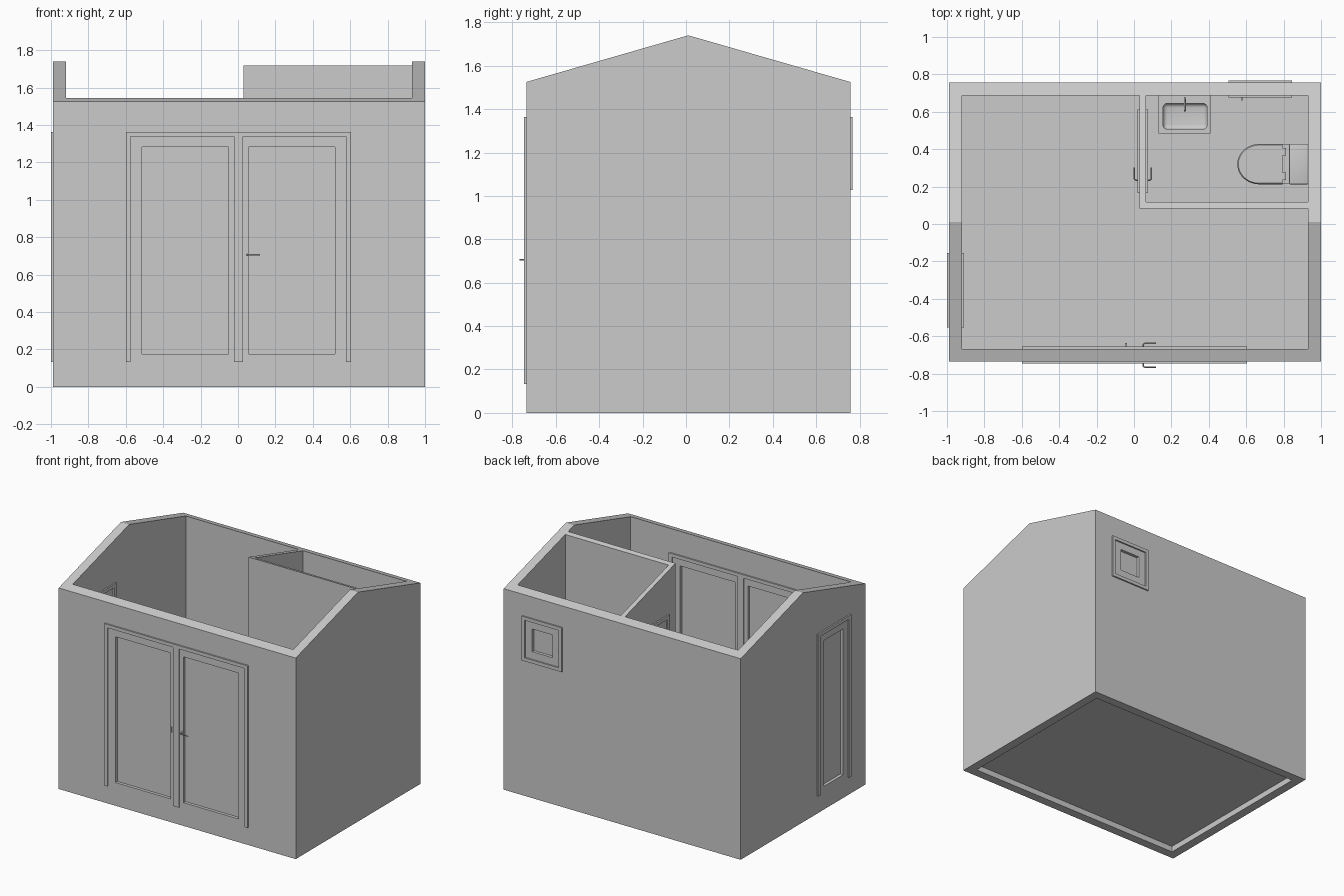
import bpy, bmesh, math
from mathutils import Matrix, Vector

if "Cube" in bpy.data.objects:
    bpy.data.objects.remove(bpy.data.objects["Cube"])

X0, X1, Y0, Y1 = -0.989, 1.0, -0.736, 0.757     # outer wall faces
T, EAVE, RIDGE, FLOOR = 0.069, 1.525, 1.74, 0.134
YM = (Y0 + Y1) / 2


def mesh_obj(name, bm, mat=Matrix()):
    bmesh.ops.transform(bm, matrix=mat, verts=bm.verts)
    bmesh.ops.recalc_face_normals(bm, faces=bm.faces)
    me = bpy.data.meshes.new(name)
    bm.to_mesh(me)
    bm.free()
    ob = bpy.data.objects.new(name, me)
    bpy.context.collection.objects.link(ob)
    return ob


def boxes(name, items, mat=Matrix()):
    """One object from boxes given as (x0, x1, y0, y1, z0, z1)."""
    bm = bmesh.new()
    for a, b, c, d, e, f in items:
        m = Matrix.Translation(((a + b) / 2, (c + d) / 2, (e + f) / 2)) @ Matrix.Diagonal((b - a, d - c, f - e, 1))
        bmesh.ops.create_cube(bm, size=1, matrix=m)
    return mesh_obj(name, bm, mat)


def loft(name, rings, mat=Matrix()):
    """Closed skin through equally sized rings of points."""
    bm = bmesh.new()
    vs = [[bm.verts.new(p) for p in r] for r in rings]
    n = len(vs[0])
    for a, b in zip(vs, vs[1:]):
        for i in range(n):
            bm.faces.new((a[i], a[(i + 1) % n], b[(i + 1) % n], b[i]))
    bm.faces.new(vs[0])
    bm.faces.new(vs[-1])
    return mesh_obj(name, bm, mat)


def activate(ob):
    bpy.ops.object.select_all(action='DESELECT')
    ob.select_set(True)
    bpy.context.view_layer.objects.active = ob


def smooth(ob):
    activate(ob)
    bpy.ops.object.shade_smooth_by_angle(angle=math.radians(40))


def cut(ob, cutter):
    mod = ob.modifiers.new("cut", 'BOOLEAN')
    mod.operation, mod.solver, mod.object = 'DIFFERENCE', 'EXACT', cutter
    activate(ob)
    bpy.ops.object.modifier_apply(modifier="cut")
    bpy.data.objects.remove(cutter)


def bevel(ob, width, segments=3):
    mod = ob.modifiers.new("bevel", 'BEVEL')
    mod.width, mod.segments = width, segments
    activate(ob)
    bpy.ops.object.modifier_apply(modifier="bevel")
    smooth(ob)


def tube(name, pts, r, mat=Matrix()):
    cu = bpy.data.curves.new(name, 'CURVE')
    cu.dimensions, cu.bevel_depth, cu.bevel_resolution, cu.use_fill_caps = '3D', r, 2, True
    sp = cu.splines.new('POLY')
    sp.points.add(len(pts) - 1)
    for p, q in zip(sp.points, pts):
        p.co = (*(mat @ Vector(q)), 1)
    ob = bpy.data.objects.new(name, cu)
    bpy.context.collection.objects.link(ob)
    activate(ob)
    bpy.ops.object.convert(target='MESH')
    smooth(ob)


def roof_z(y):
    return RIDGE - (RIDGE - EAVE) * abs(y - YM) / (Y1 - YM)


# Outer walls with gables
prof = [(Y0, 0), (Y1, 0), (Y1, EAVE), (YM, RIDGE), (Y0, EAVE)]
walls = loft("outer_walls", [[(x, y, z) for y, z in prof] for x in (X0, X1)])
cut(walls, boxes("cutter", [(X0 + T, X1 - T, Y0 + T, Y1 - T, -1, 3)]))
boxes("floor", [(X0 + T, X1 - T, Y0 + T, Y1 - T, 0.045, FLOOR)])

# Bathroom partition, top following the roof slope
PX, PY, PT = 0.03, 0.083, 0.034
prof = [(PY, FLOOR), (Y1 - T, FLOOR), (Y1 - T, roof_z(Y1 - T)), (PY, roof_z(PY))]
partition = loft("partition_walls", [[(x, y, z) for y, z in prof] for x in (PX, X1 - T)])
cut(partition, boxes("cutter", [(PX + PT, 2, PY + PT, 2, -1, 3)]))


def place(x, y, deg):
    return Matrix.Translation((x, y, 0)) @ Matrix.Rotation(math.radians(deg), 4, 'Z')


def opening(name, wall, mat, w, z0, z1, d, leaves=1, sill=False):
    """Local frame: x along wall, y inward from the outer face."""
    h, f, o, st = w / 2, 0.026, 0.011, 0.057
    cut(wall, boxes("cutter", [(-h, h, -0.05, d + 0.05, z0, z1)], mat))
    a, b = -o, d + o
    parts = [(-h, -h + f, a, b, z0, z1), (h - f, h, a, b, z0, z1), (-h + f, h - f, a, b, z1 - f, z1)]
    if sill:
        parts.append((-h + f, h - f, a, b, z0, z0 + f))
    if leaves == 2:
        parts.append((-0.024, 0.024, a, b, z0, z1 - f))
    boxes(name + "_frame", parts, mat)
    lz0, lz1 = z0 + (f if sill else 0), z1 - f
    bot = st if sill else 0.042
    spans = [(-h + f, h - f, st, st)]
    if leaves == 2:
        spans = [(-h + f, -0.024, 0.06, 0.03), (0.024, h - f, 0.03, 0.06)]
    for i, (l, r, sl, sr) in enumerate(spans):
        boxes(f"{name}_leaf_{i + 1}", [
            (l, l + sl, 0, d, lz0, lz1), (r - sr, r, 0, d, lz0, lz1),
            (l + sl, r - sr, 0, d, lz1 - 0.055, lz1), (l + sl, r - sr, 0, d, lz0, lz0 + bot)], mat)
        boxes(f"{name}_pane_{i + 1}", [
            (l + sl, r - sr, d * 0.33, d * 0.67, lz0 + bot, lz1 - 0.055)], mat)


def levers(name, mat, x, length, d):
    for side, y, s in (("outer", 0, -1), ("inner", d, 1)):
        e = math.copysign(0.01, length)
        tube(f"{name}_lever_{side}", [(x, y, 0.706), (x, y + s * 0.02, 0.706), (x + e * 0.4, y + s * 0.027, 0.706),
             (x + e, y + s * 0.029, 0.706), (x + length, y + s * 0.029, 0.706)], 0.004, mat)
        ys = sorted((y, y + s * 0.004))
        boxes(f"{name}_plate_{side}", [(x - 0.007, x + 0.007, *ys, 0.696, 0.716)], mat)


front = place(0.0025, Y0, 0)
left = place(X0, -0.355, -90)
back = place(0.675, Y1, 180)
inner = place(PX, 0.39, -90)
opening("double_door", walls, front, 1.204, FLOOR, 1.363, T, 2)
opening("side_door", walls, left, 0.398, FLOOR, 1.363, T)
opening("window", walls, back, 0.337, 1.027, 1.363, T, sill=True)
opening("bathroom_door", partition, inner, 0.446, FLOOR, 1.363, PT)
levers("double_door", front, 0.046, 0.068, T)
levers("bathroom_door", inner, 0.155, -0.066, PT)

# Fixed leaf pull and window latch
boxes("leaf_pull", [(-0.05, -0.04, -0.006, 0, 0.684, 0.728), (-0.05, -0.04, T, T + 0.03, 0.684, 0.728)], front)
boxes("window_latch", [(0.094, 0.104, T, T + 0.028, 1.18, 1.19), (0.094, 0.104, T + 0.02, T + 0.028, 1.12, 1.19)], back)

# Wash basin with tap
basin = boxes("wash_basin", [(0.131, 0.409, 0.483, Y1 - T, 0.52, 0.62)])
bowl_cut = boxes("cutter", [(0.155, 0.391, 0.507, 0.645, 0.55, 0.8)])
bevel(bowl_cut, 0.024, 4)
cut(basin, bowl_cut)
smooth(basin)
tube("tap", [(0.272, 0.665, 0.61), (0.272, 0.665, 0.68), (0.272, 0.658, 0.69), (0.272, 0.61, 0.69), (0.272, 0.606, 0.675)], 0.006)
boxes("tap_handle", [(0.268, 0.276, 0.655, 0.68, 0.695, 0.702)])


# Toilet
def d_ring(xf, xb, hw, z, n=20):
    """D outline: rounded nose at xf, flat back at xb."""
    cx = xf + hw * 1.1
    pts = [(cx - (cx - xf) * math.sin(math.pi * i / n), 0.32 + hw * math.cos(math.pi * i / n), z) for i in range(n + 1)]
    return pts + [(xb, 0.32 - hw, z), (xb, 0.32 + hw, z)]


smooth(loft("toilet_bowl", [d_ring(*r) for r in (
    (0.64, 0.90, 0.065, FLOOR), (0.64, 0.90, 0.063, 0.20), (0.61, 0.90, 0.078, 0.27),
    (0.57, 0.90, 0.100, 0.33), (0.56, 0.90, 0.104, 0.37))]))
smooth(loft("toilet_lid", [d_ring(*r) for r in (
    (0.556, 0.795, 0.105, 0.372), (0.552, 0.795, 0.108, 0.378), (0.552, 0.795, 0.108, 0.388), (0.558, 0.795, 0.102, 0.395))]))
boxes("lid_hinges", [(0.795, 0.812, y, y + 0.04, 0.37, 0.392) for y in (0.235, 0.365)])
bevel(boxes("toilet_tank", [(0.835, X1 - T, 0.217, 0.423, 0.37, 0.57)]), 0.008)
bevel(boxes("tank_lid", [(0.83, X1 - T, 0.212, 0.428, 0.57, 0.592)]), 0.006)
tube("flush_button", [(0.88, 0.32, 0.585), (0.88, 0.32, 0.596)], 0.014)
